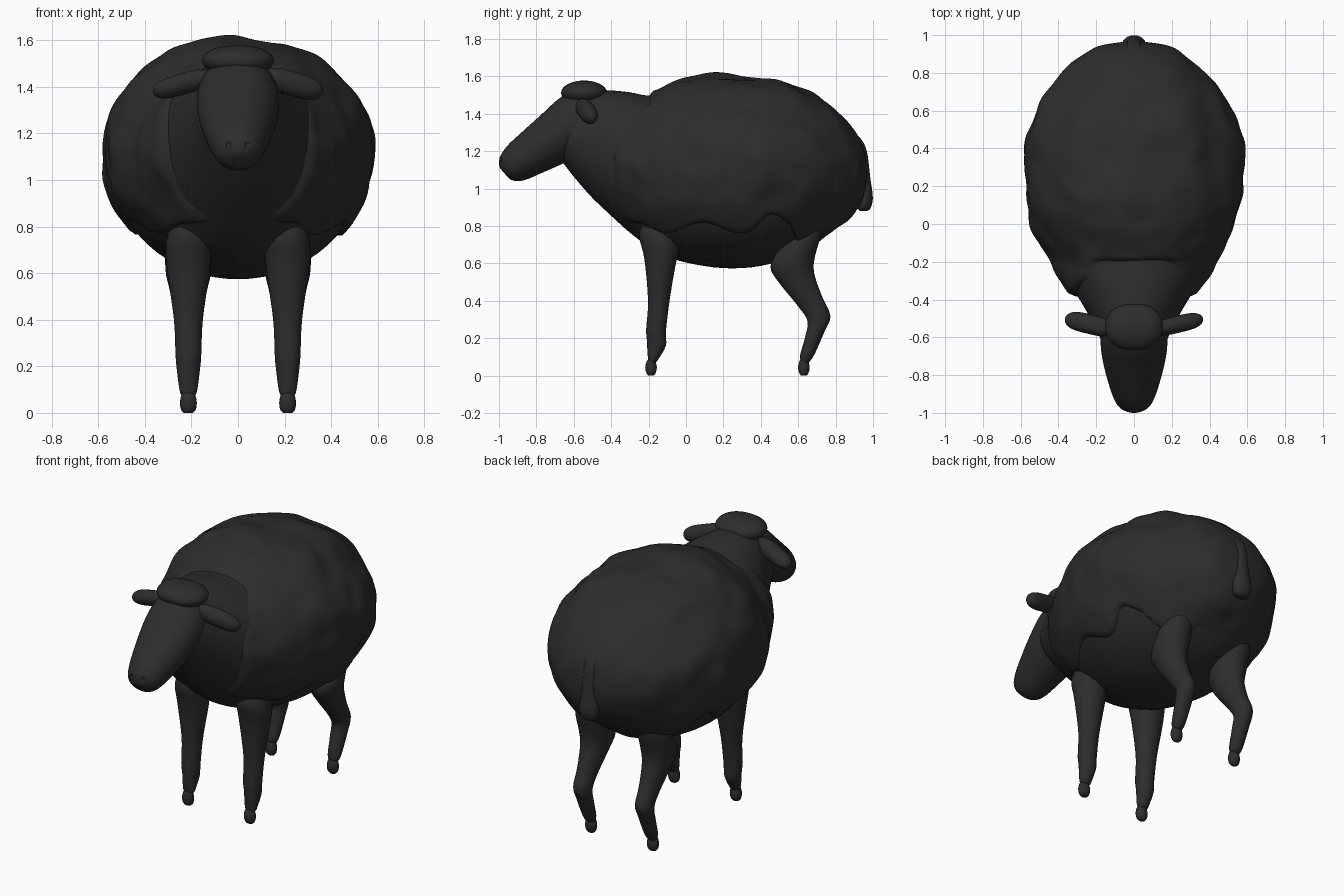
import bpy, bmesh, math
from mathutils import Vector, Matrix, noise

charcoal = bpy.data.materials.new("charcoal")
charcoal.diffuse_color = (0.026, 0.026, 0.026, 1)


def finish(name, bm):
    bmesh.ops.recalc_face_normals(bm, faces=bm.faces)
    me = bpy.data.meshes.new(name)
    bm.to_mesh(me)
    bm.free()
    me.materials.append(charcoal)
    ob = bpy.data.objects.new(name, me)
    bpy.context.collection.objects.link(ob)
    bpy.ops.object.select_all(action='DESELECT')
    ob.select_set(True)
    bpy.context.view_layer.objects.active = ob
    bpy.ops.object.shade_smooth_by_angle(angle=math.radians(60))
    return ob


def catmull(rows, sub):
    """Smoothly interpolate between rows of numbers."""
    out, n = [], len(rows)
    for i in range(n - 1):
        a, b, c, d = (rows[min(max(i + k, 0), n - 1)] for k in (-1, 0, 1, 2))
        for j in range(sub):
            t = j / sub
            out.append([0.5 * (2*q + (r-p)*t + (2*p-5*q+4*r-s)*t*t + (3*q-p-3*r+s)*t**3)
                        for p, q, r, s in zip(a, b, c, d)])
    return out + [list(rows[-1])]


def loft(name, rows, cx=0.0, seg=32, sub=4, move=None):
    """Elliptical sections, each (y1, z1, y2, z2, half width): two opposite points in side view."""
    bm = bmesh.new()
    rings = []
    for y1, z1, y2, z2, w in catmull(rows, sub):
        c = Vector((cx, (y1 + y2) / 2, (z1 + z2) / 2))
        h = Vector((0, (y1 - y2) / 2, (z1 - z2) / 2))
        ring = []
        for k in range(seg):
            a = 2 * math.pi * k / seg
            p = c + h * math.cos(a) + Vector((w * math.sin(a), 0, 0))
            ring.append(bm.verts.new(move(p, c) if move else p))
        rings.append(ring)
    for r, s in zip(rings, rings[1:]):
        for k in range(seg):
            bm.faces.new((r[k], r[(k + 1) % seg], s[(k + 1) % seg], s[k]))
    bm.faces.new(rings[0])
    bm.faces.new(rings[-1])
    return finish(name, bm)


def ellipsoid(name, center, radii, axis=(1, 0, 0), blunt=1.0):
    """Ellipsoid; blunt below 1 fills out the ends along its first axis."""
    bm = bmesh.new()
    bmesh.ops.create_uvsphere(bm, u_segments=32, v_segments=20, radius=1,
                              matrix=Matrix.Rotation(math.pi / 2, 4, 'Y'))
    for v in bm.verts:
        r = math.hypot(v.co.y, v.co.z)
        if r > 1e-4:
            f = max(0, 1 - abs(v.co.x) ** (2 / blunt)) ** 0.5 / r
            v.co.y, v.co.z = v.co.y * f, v.co.z * f
    rot = Vector((1, 0, 0)).rotation_difference(Vector(axis)).to_matrix().to_4x4()
    bm.transform(Matrix.Translation(center) @ rot @ Matrix.Diagonal((*radii, 1)))
    return finish(name, bm)


def upright(rows):
    return [(y, t, y, b, w) for y, t, b, w in rows]


# Body with chest and neck: y, top, bottom, half width
loft("body", upright([
    (-0.67, 1.36, 1.16, 0.10), (-0.64, 1.43, 1.115, 0.16), (-0.58, 1.50, 1.04, 0.19),
    (-0.5, 1.525, 0.95, 0.23), (-0.4, 1.525, 0.855, 0.288), (-0.3, 1.515, 0.765, 0.35),
    (-0.2, 1.498, 0.69, 0.415), (-0.1, 1.52, 0.64, 0.465), (0, 1.54, 0.605, 0.50),
    (0.2, 1.56, 0.575, 0.54), (0.4, 1.55, 0.587, 0.53), (0.6, 1.47, 0.65, 0.475),
    (0.75, 1.36, 0.75, 0.37), (0.86, 1.24, 0.86, 0.22), (0.92, 1.12, 0.98, 0.08)]), seg=64)


# Wool coat: lumpy, tucked into the body at the chest opening and below a wavy hem
def woolly(p, c):
    hem = 0.775 + 0.03 * math.sin(p.y * 16) + 0.05 * math.exp(-((p.y - 0.45) / 0.07) ** 2)
    hem -= 1.5 * max(0, p.y - 0.55)
    cover = p.z - hem
    if p.y < 0:
        opening = (abs(p.x) / 0.315) ** 2.4 + (abs(p.z - 1.18) / 0.335) ** 2.4
        cover = min(cover, max((opening - 1) * 0.13, (p.y + 0.2) * 0.8))
    t = min(max(cover / 0.05 + 0.6, 0), 1)
    t = t * t * (3 - 2 * t)
    lump = 0.026 * noise.noise(p * 4.5) + 0.01 * noise.noise(p * 9)
    d = (p - c).normalized()
    return p + d * (lump * t - 0.08 * (1 - t))


loft("wool_coat", upright([
    (-0.44, 1.38, 0.95, 0.23), (-0.4, 1.46, 0.87, 0.302), (-0.3, 1.505, 0.77, 0.38),
    (-0.2, 1.512, 0.69, 0.445), (-0.1, 1.56, 0.645, 0.50), (0, 1.593, 0.61, 0.54),
    (0.15, 1.615, 0.585, 0.568), (0.3, 1.612, 0.58, 0.582), (0.45, 1.593, 0.60, 0.567),
    (0.6, 1.54, 0.65, 0.515), (0.7, 1.49, 0.705, 0.46), (0.8, 1.42, 0.78, 0.38),
    (0.88, 1.34, 0.85, 0.295), (0.94, 1.24, 0.93, 0.19), (0.965, 1.15, 1.01, 0.06)]),
    seg=144, sub=8, move=woolly)

# Head
head = loft("head", [
    (-0.45, 1.48, -0.40, 1.22, 0.14), (-0.57, 1.53, -0.52, 1.19, 0.172),
    (-0.67, 1.488, -0.62, 1.15, 0.176), (-0.78, 1.39, -0.70, 1.115, 0.162),
    (-0.88, 1.30, -0.78, 1.08, 0.138), (-0.95, 1.235, -0.85, 1.05, 0.115),
    (-0.99, 1.18, -0.90, 1.04, 0.092), (-1.0, 1.14, -0.94, 1.05, 0.06),
    (-0.995, 1.11, -0.965, 1.075, 0.02)], seg=48)

# Nostrils cut into the muzzle
for s in (-1, 1):
    cutter = ellipsoid("nostril_cutter", (s * 0.042, -1.0, 1.15), (0.013, 0.018, 0.024))
    cutter.hide_render = True
    mod = head.modifiers.new("nostril", 'BOOLEAN')
    mod.operation = 'DIFFERENCE'
    mod.object = cutter
    bpy.context.view_layer.objects.active = head
    bpy.ops.object.modifier_apply(modifier="nostril")
    bpy.data.objects.remove(cutter)

# Woolly tuft on the forehead
ellipsoid("forelock", (0, -0.545, 1.512), (0.154, 0.123, 0.066), blunt=0.85)

# Tail
loft("tail", [
    (0.84, 1.30, 0.89, 1.30, 0.02), (0.85, 1.27, 0.932, 1.27, 0.045),
    (0.88, 1.2, 0.967, 1.2, 0.047), (0.90, 1.05, 0.985, 1.06, 0.05),
    (0.905, 0.95, 0.999, 0.95, 0.062), (0.915, 0.895, 0.985, 0.893, 0.05),
    (0.935, 0.88, 0.965, 0.88, 0.02)])

for s, side in ((-1, "left"), (1, "right")):
    # Ears
    ellipsoid("ear_" + side, (s * 0.235, -0.53, 1.413), (0.138, 0.045, 0.052),
              (s * 0.93, 0.22, -0.27), blunt=0.55)
    # Front legs: front and back edge of each section
    loft("front_leg_" + side, [
        (-0.24, 0.80, -0.02, 0.76, 0.085), (-0.25, 0.74, -0.035, 0.68, 0.098),
        (-0.222, 0.62, -0.058, 0.58, 0.09), (-0.203, 0.40, -0.088, 0.40, 0.062),
        (-0.213, 0.25, -0.107, 0.24, 0.055), (-0.21, 0.20, -0.108, 0.16, 0.049),
        (-0.205, 0.11, -0.15, 0.085, 0.038), (-0.2, 0.075, -0.165, 0.07, 0.028)], cx=s * 0.213)
    # Hind legs
    loft("hind_leg_" + side, [
        (0.56, 0.77, 0.70, 0.83, 0.06), (0.49, 0.67, 0.725, 0.77, 0.095),
        (0.452, 0.58, 0.69, 0.64, 0.098), (0.495, 0.50, 0.685, 0.55, 0.08),
        (0.60, 0.37, 0.725, 0.43, 0.058), (0.65, 0.29, 0.772, 0.32, 0.052),
        (0.635, 0.20, 0.74, 0.235, 0.048), (0.61, 0.11, 0.685, 0.11, 0.04),
        (0.615, 0.075, 0.655, 0.07, 0.028)], cx=s * 0.213)
    # Hooves
    for end, y in (("front", -0.187), ("hind", 0.63)):
        loft(end + "_hoof_" + side, [
            (y - r, z, y + r, z, w) for z, r, w in
            ((0.086, 0.015, 0.018), (0.076, 0.024, 0.030), (0.045, 0.031, 0.036),
             (0.015, 0.025, 0.032), (0.0, 0.015, 0.02))], cx=s * 0.213, seg=24)
